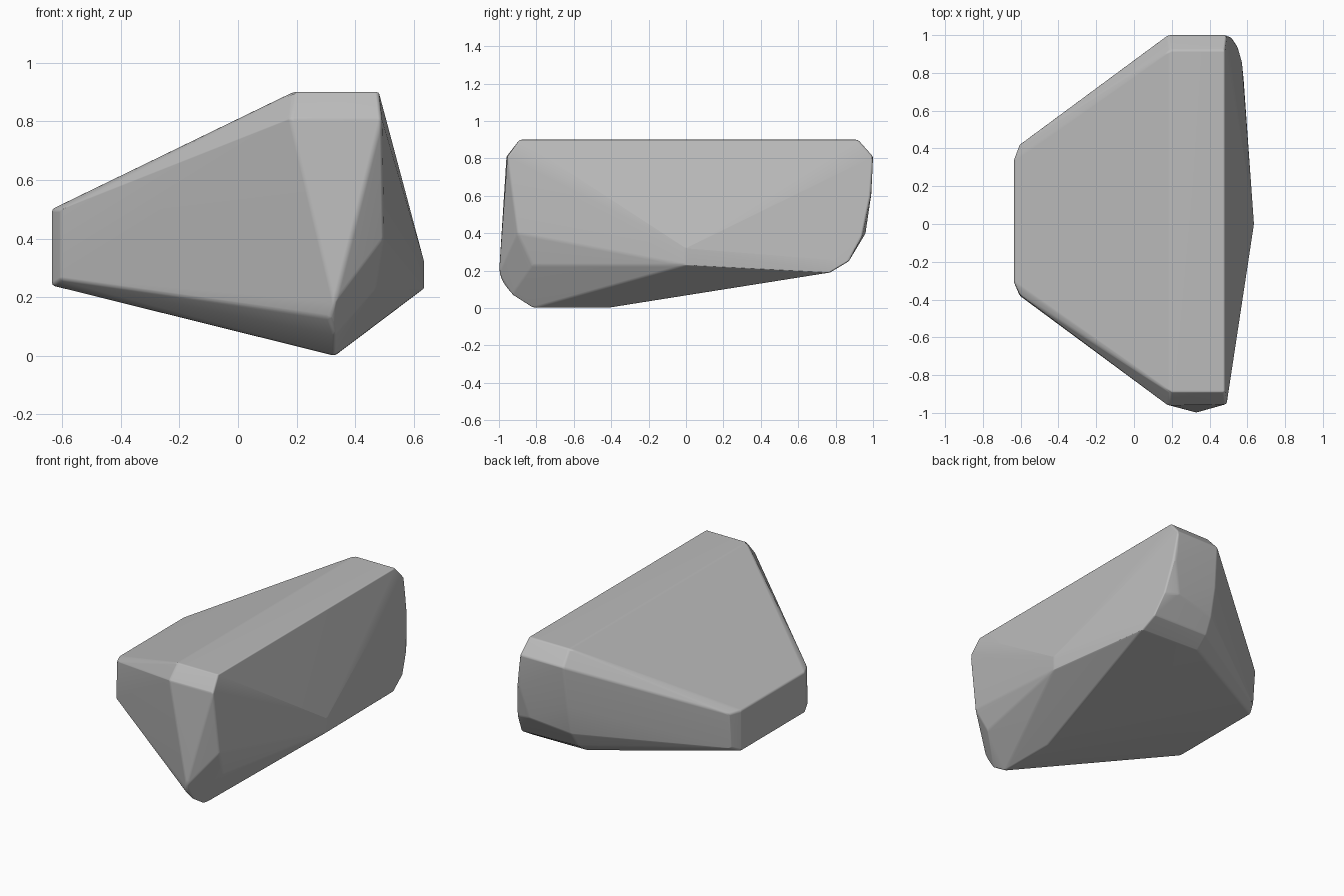
import bpy, bmesh

# Remove the default cube
cube = bpy.data.objects.get("Cube")
if cube:
    bpy.data.objects.remove(cube, do_unlink=True)

# Stone colour
stone = bpy.data.materials.new("stone grey")
stone.use_nodes = True
grey = (0.5, 0.5, 0.5, 1)
stone.diffuse_color = grey
stone.node_tree.nodes["Principled BSDF"].inputs["Base Color"].default_value = grey

# Corner points of the boulder, grouped by region
top_ridge = [(x, y, 0.9) for x in (0.19, 0.48) for y in (-0.89, 0.92)]
top_ends = [(0.18, -0.96, 0.81), (0.49, -0.955, 0.81), (0.18, 1, 0.81), (0.49, 1, 0.81)]
small_end = [(-0.635, y, z) for y in (-0.31, 0.34) for z in (0.24, 0.5)]
small_end_chamfer = [(-0.605, -0.38, 0.26), (-0.605, -0.375, 0.5),
                     (-0.605, 0.40, 0.27), (-0.605, 0.42, 0.5)]
side_apex = [(0.635, 0, 0.23), (0.635, 0, 0.32)]
front_foot = [(0.33, -0.42, 0), (0.33, -0.82, 0), (0.33, -0.93, 0.07),
              (0.33, -1, 0.18), (0.31, -0.975, 0.13)]
front_side = [(0.497, -0.9, 0.4), (0.47, -0.82, 0.23)]
back_edge = [(0.52, 0.985, 0.6), (0.55, 0.94, 0.38), (0.57, 0.87, 0.25), (0.58, 0.77, 0.19),
             (0.17, 0.97, 0.55), (0.17, 0.93, 0.36), (0.16, 0.87, 0.26), (0.15, 0.78, 0.2),
             (0.50, 0.99, 0.6), (0.45, 0.96, 0.4)]

# Wrap the points in a convex shell and merge the flat faces
bm = bmesh.new()
for co in (top_ridge + top_ends + small_end + small_end_chamfer + side_apex
           + front_foot + front_side + back_edge):
    bm.verts.new(co)
hull = bmesh.ops.convex_hull(bm, input=bm.verts)
loose = {g for g in hull["geom_interior"] + hull["geom_unused"]
         if isinstance(g, bmesh.types.BMVert)}
bmesh.ops.delete(bm, geom=list(loose), context='VERTS')
bmesh.ops.dissolve_limit(bm, angle_limit=0.03, verts=bm.verts, edges=bm.edges)
bmesh.ops.recalc_face_normals(bm, faces=bm.faces)

mesh = bpy.data.meshes.new("boulder")
bm.to_mesh(mesh)
bm.free()
mesh.materials.append(stone)
boulder = bpy.data.objects.new("boulder", mesh)
bpy.context.collection.objects.link(boulder)

# Soften the worn edges
bpy.context.view_layer.objects.active = boulder
boulder.select_set(True)
bevel = boulder.modifiers.new("worn_edges", 'BEVEL')
bevel.width = 0.02
bevel.segments = 2
bevel.limit_method = 'ANGLE'
bevel.angle_limit = 0.2
bpy.ops.object.modifier_apply(modifier=bevel.name)
bpy.ops.object.shade_smooth_by_angle(angle=1.0)
weighted = boulder.modifiers.new("even_shading", 'WEIGHTED_NORMAL')
weighted.keep_sharp = True
